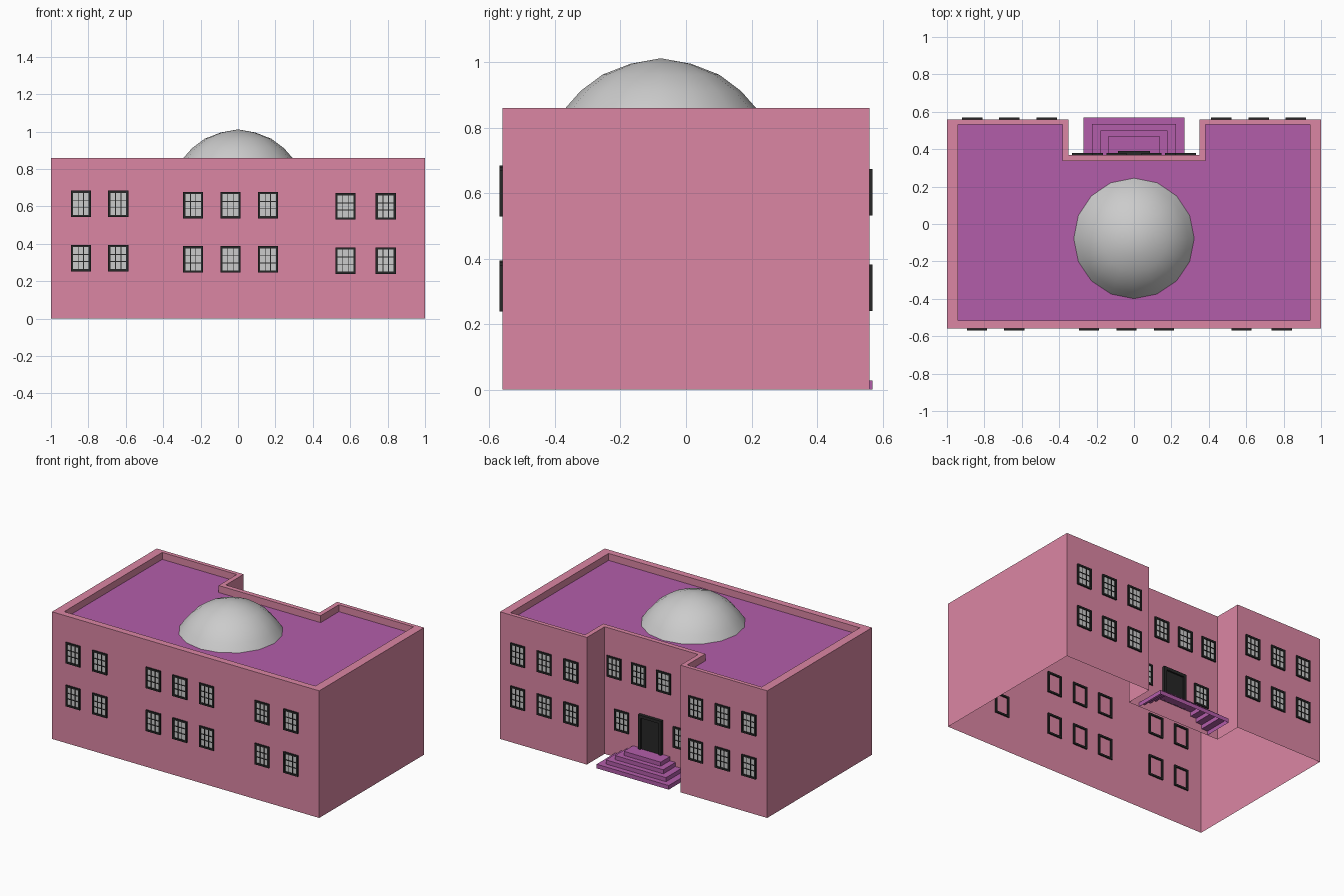
import bpy, bmesh, math
from mathutils import Matrix, Vector

if "Cube" in bpy.data.objects:
    bpy.data.objects.remove(bpy.data.objects["Cube"])


def material(name, rgb):
    m = bpy.data.materials.new(name)
    m.diffuse_color = (*rgb, 1)
    m.use_nodes = True
    m.node_tree.nodes["Principled BSDF"].inputs["Base Color"].default_value = m.diffuse_color
    return m


PINK = material("pink_plaster", (0.71, 0.24, 0.37))
PURPLE = material("purple_stone", (0.45, 0.11, 0.40))
DARK = material("dark_trim", (0.02, 0.02, 0.02))


def to_mesh(name, bm, mat=None):
    me = bpy.data.meshes.new(name)
    bm.to_mesh(me)
    bm.free()
    if mat:
        me.materials.append(mat)
    return me


def place(name, me, loc=(0, 0, 0), turn=0):
    ob = bpy.data.objects.new(name, me)
    ob.location = loc
    ob.rotation_euler.z = turn
    bpy.context.collection.objects.link(ob)
    return ob


def loft(loops, closed=True, cap=False):
    """Skin a stack of equal-length point loops, optionally capping the last."""
    bm = bmesh.new()
    rows = [[bm.verts.new(p) for p in lp] for lp in loops]
    for a, b in zip(rows, rows[1:]):
        n = len(a)
        for i in range(n if closed else n - 1):
            j = (i + 1) % n
            bm.faces.new((a[i], a[j], b[j], b[i]))
    if cap:
        bm.faces.new(rows[-1])
    return bm


def box(bm, center, size):
    bmesh.ops.create_cube(bm, size=1, matrix=Matrix.Translation(center)
                          @ Matrix.Diagonal((*size, 1)))


def at(points, z):
    return [(x, y, z) for x, y in points]


def u_plan(side, front, back, wing, recess):
    """Building outline with the entrance recess at the back."""
    return [(-side, front), (side, front), (side, back), (wing, back),
            (wing, recess), (-wing, recess), (-wing, back), (-side, back)]


# Walls with parapet, open underneath, and the sunken roof
TOP, ROOF = 0.86, 0.813
outer = u_plan(1.0, -0.56, 0.56, 0.35, 0.37)
inner = u_plan(0.94, -0.515, 0.533, 0.382, 0.338)
place("walls", to_mesh("walls", loft(
    [at(outer, 0), at(outer, TOP), at(inner, TOP), at(inner, ROOF)]), PINK))
bm = bmesh.new()
bm.faces.new([bm.verts.new(p) for p in at(inner, ROOF)])
place("roof", to_mesh("roof", bm, PURPLE))

# Sixteen-sided smooth dome
profile = [(0.322, ROOF), (0.29, 0.861), (0.245, 0.912), (0.178, 0.962), (0.093, 0.995)]
rings = [[(r * math.cos(k * math.pi / 8), r * math.sin(k * math.pi / 8), z)
          for k in range(16)] for r, z in profile]
bm = loft(rings, cap=True)
bm.faces.ensure_lookup_table()
bmesh.ops.poke(bm, faces=[bm.faces[-1]])
max(bm.verts, key=lambda v: v.index if v.co.xy.length < 0.01 else -1)
for v in bm.verts:
    if v.co.xy.length < 0.01:
        v.co.z = 1.012
for f in bm.faces:
    f.smooth = True
place("dome", to_mesh("dome", bm), (0, -0.077, 0))

# Window parts, shared by every window (facing -y, origin on the wall face)
W, H, T, D = 0.108, 0.142, 0.012, 0.018
bm = bmesh.new()
for s in (-1, 1):
    box(bm, Vector((s * (W - T) / 2, 0, 0)), (T, D, H))
    box(bm, Vector((0, 0, s * (H - T) / 2)), (W - 2 * T, D, T))
    box(bm, Vector((s * W / 7.5, -0.004, 0)), (0.004, 0.006, H - 2 * T))
    box(bm, Vector((0, -0.004, s * H / 7.5)), (W - 2 * T, 0.006, 0.004))
frame_mesh = to_mesh("window_frame", bm, DARK)
bm = bmesh.new()
w, h = W / 2 - T, H / 2 - T
bm.faces.new([bm.verts.new(p) for p in
              ((-w, -0.003, -h), (w, -0.003, -h), (w, -0.003, h), (-w, -0.003, h))])
glass_mesh = to_mesh("window_glass", bm)


def window(x, y, z, turn=0):
    place("window_frame", frame_mesh, (x, y, z), turn)
    place("window_glass", glass_mesh, (x, y, z), turn)


# Front windows, in three groups
for xs, lift in (((-0.84, -0.64), 0.007), ((-0.24, -0.04, 0.16), 0),
                 ((0.575, 0.79), -0.007)):
    for x in xs:
        for z in (0.607, 0.317):
            window(x, -0.56, z + lift)

# Back windows on both wings, and inside the recess
for s in (-1, 1):
    for x in (0.467, 0.667, 0.865):
        for z in (0.603, 0.312):
            window(s * x, 0.56, z, math.pi)
    for x, z in ((0.093, 0.603), (0.277, 0.603), (0.22, 0.255)):
        window(s * x, 0.37, z, math.pi)

# Entrance steps: stepped shell wrapped on three sides, open underneath
RISE, loops = 0.028, []
for i, (w, y) in enumerate(((0.27, 0.57), (0.225, 0.535), (0.18, 0.50), (0.138, 0.468))):
    plan = [(w, 0.37), (w, y), (-w, y), (-w, 0.37)]
    loops += [at(plan, i * RISE), at(plan, (i + 1) * RISE)]
place("entrance_steps", to_mesh("entrance_steps",
                                loft(loops, closed=False, cap=True), PURPLE))

# Door with jambs and lintel
base, head = 4 * RISE, 0.345
bm = bmesh.new()
mid, tall = (base + head) / 2, head - base
for s in (-1, 1):
    box(bm, Vector((s * 0.077, 0.378, mid)), (0.018, 0.026, tall))
box(bm, Vector((0, 0.378, head - 0.01)), (0.136, 0.026, 0.02))
place("door_frame", to_mesh("door_frame", bm, DARK))
bm = bmesh.new()
box(bm, Vector((0, 0.373, mid - 0.01)), (0.136, 0.014, tall - 0.02))
place("door", to_mesh("door", bm, DARK))
